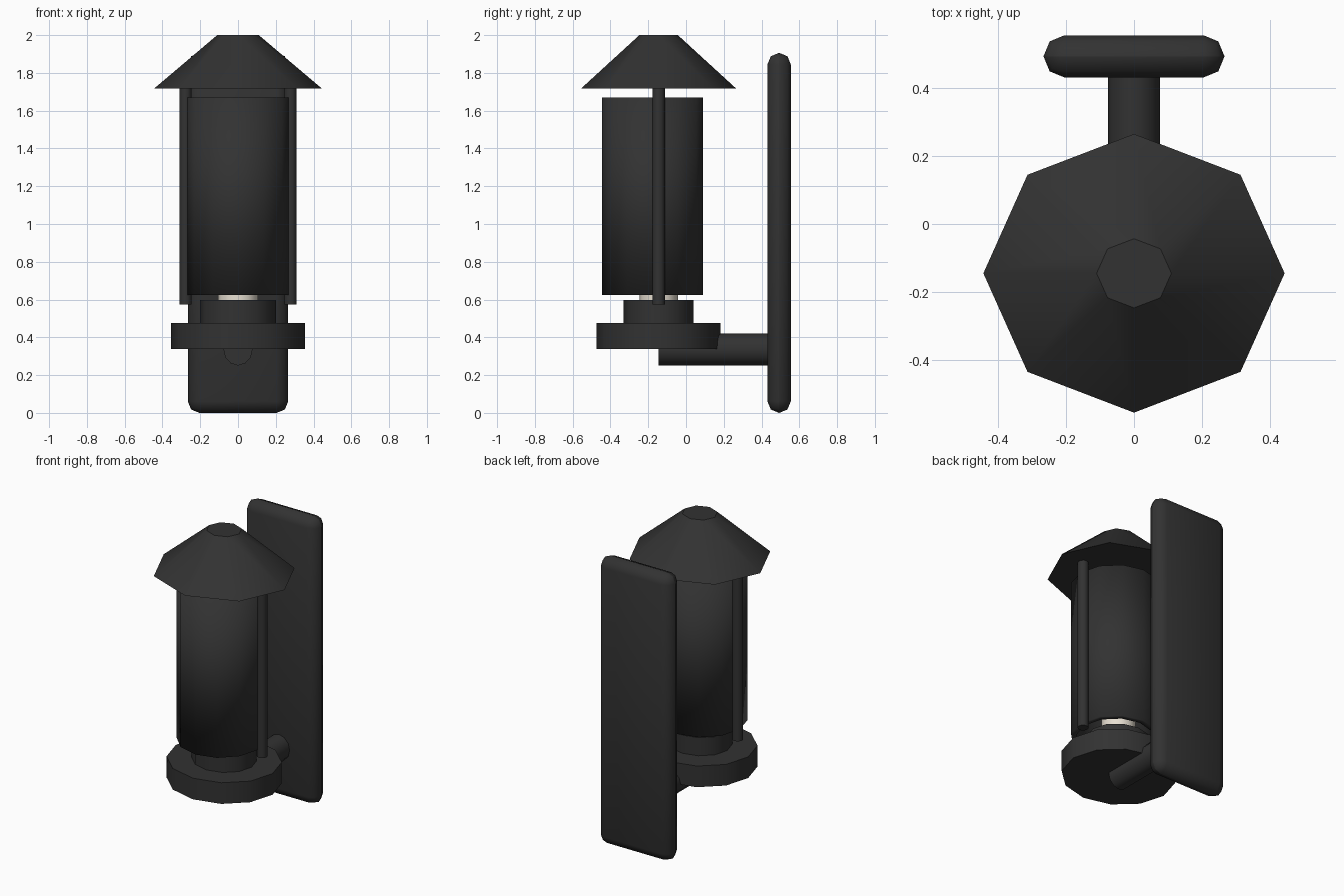
import bpy, math

if "Cube" in bpy.data.objects:
    bpy.data.objects.remove(bpy.data.objects["Cube"])

CY = -0.145      # lantern axis in y
SQ = 0.925       # lantern is slightly flattened front to back


def mat(name, col):
    m = bpy.data.materials.new(name)
    m.diffuse_color = (*col, 1)
    m.use_nodes = True
    m.node_tree.nodes["Principled BSDF"].inputs["Base Color"].default_value = m.diffuse_color
    return m


dark = mat("charcoal metal", (0.032, 0.032, 0.032))
cream = mat("cream lamp", (0.80, 0.74, 0.64))


def finish(name, m, smooth=40):
    o = bpy.context.object
    o.name = name
    o.data.materials.append(m)
    bpy.ops.object.transform_apply(location=False, rotation=True, scale=True)
    bpy.ops.object.shade_smooth_by_angle(angle=math.radians(smooth))
    return o


def drum(name, m, r1, r2, z0, z1, n, x=0, squash=1.0):
    """Upright n-sided drum or cone frustum with a corner on each axis."""
    bpy.ops.mesh.primitive_cone_add(vertices=n, radius1=r1, radius2=r2,
                                    depth=z1 - z0, location=(x, CY, (z0 + z1) / 2))
    bpy.context.object.scale = (1, squash, 1)
    return finish(name, m)


# Wall plate with rounded edges
bpy.ops.mesh.primitive_cube_add(size=1, location=(0, 0.493, 0.953))
plate = bpy.context.object
plate.scale = (0.532, 0.124, 1.906)
bpy.ops.object.transform_apply(location=False, rotation=False, scale=True)
bev = plate.modifiers.new("round", 'BEVEL')
bev.width = 0.0615
bev.segments = 2
bpy.ops.object.modifier_apply(modifier="round")
finish("wall_plate", dark, 50)

# Arm from the plate to under the base
bpy.ops.mesh.primitive_cylinder_add(vertices=12, radius=1, depth=1,
                                    location=(0, 0.1525, 0.336),
                                    rotation=(math.pi / 2, 0, 0))
bpy.context.object.scale = (0.077, 0.085, 0.595)
finish("arm", dark)

# Base, collar and lamp
drum("base", dark, 0.355, 0.355, 0.337, 0.477, 12, squash=SQ)
drum("collar", dark, 0.20, 0.20, 0.477, 0.597, 12, squash=SQ)
drum("lamp", cream, 0.105, 0.105, 0.59, 1.2, 12, squash=0.97)

# Shade: open tube with a wall, set a little forward of the axis
bpy.ops.mesh.primitive_cylinder_add(vertices=12, radius=0.268, depth=1.047,
                                    end_fill_type='NOTHING',
                                    location=(0, -0.178, 1.1465))
wall = bpy.context.object.modifiers.new("wall", 'SOLIDIFY')
wall.thickness = 0.035
wall.offset = -1
bpy.ops.object.modifier_apply(modifier="wall")
finish("shade", dark, 100)

# Side rods holding the roof
for side, x in (("left", -0.278), ("right", 0.278)):
    drum(side + "_rod", dark, 0.033, 0.033, 0.574, 1.725, 12, x=x)

# Eight-sided roof
drum("roof", dark, 0.443, 0.11, 1.718, 2.0, 8, squash=SQ)
